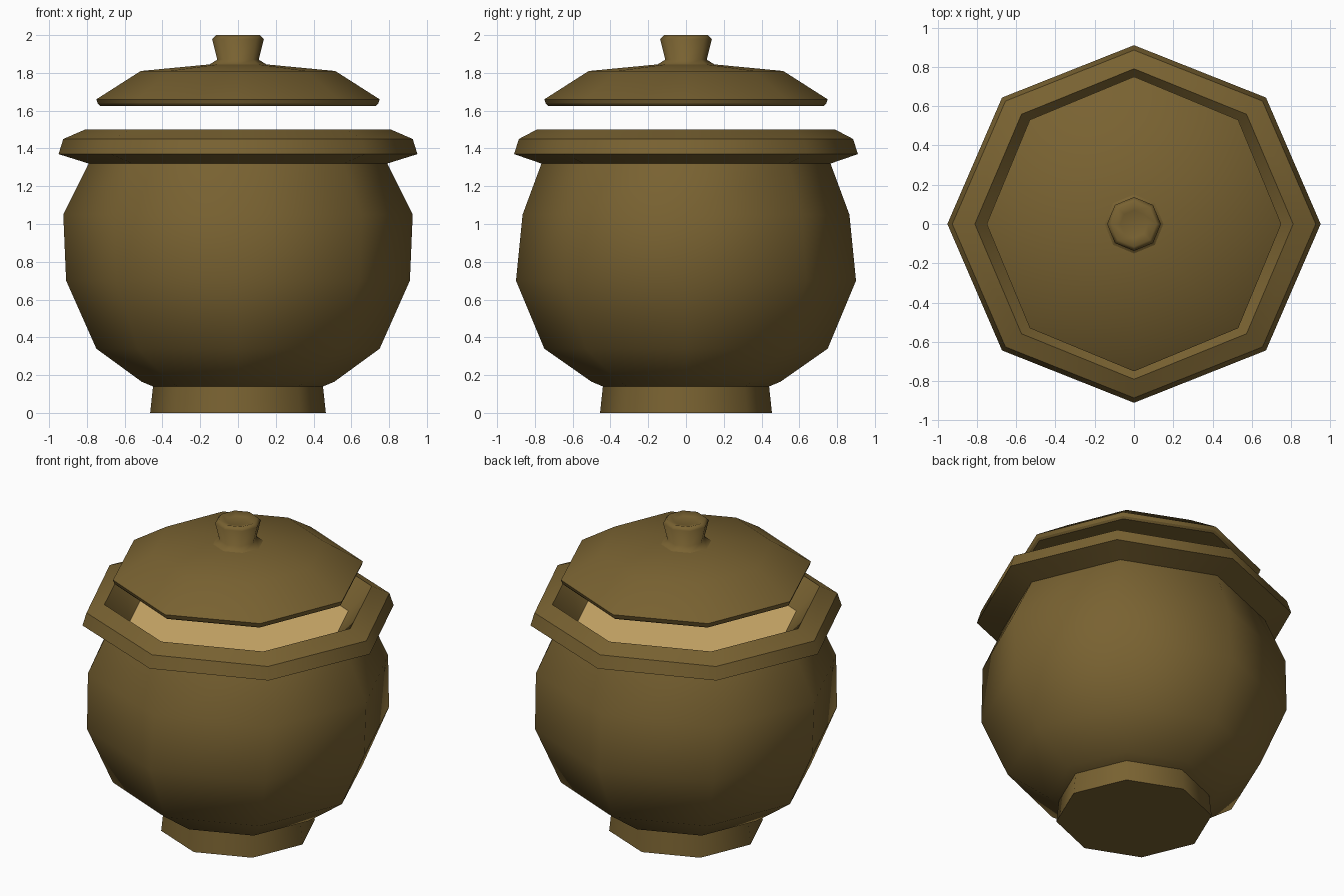
import bpy
import bmesh
from math import cos, sin, tau

SIDES = 8

if "Cube" in bpy.data.objects:
    bpy.data.objects.remove(bpy.data.objects["Cube"])


def material(name, color):
    mat = bpy.data.materials.new(name)
    mat.use_nodes = True
    mat.diffuse_color = (*color, 1)
    mat.node_tree.nodes["Principled BSDF"].inputs["Base Color"].default_value = (*color, 1)
    return mat


def lathe(name, rings, mat, sharp=(), cap_bottom=False, cap_top=False):
    """Join eight-sided rings (z, x radius, y radius); listed rings stay crisp."""
    bm = bmesh.new()
    loops = [[bm.verts.new((rx * cos(tau * i / SIDES), ry * sin(tau * i / SIDES), z))
              for i in range(SIDES)] for z, rx, ry in rings]
    for low, high in zip(loops, loops[1:]):
        for i in range(SIDES):
            j = (i + 1) % SIDES
            bm.faces.new((low[i], low[j], high[j], high[i]))
    if cap_bottom:
        bm.faces.new(loops[0][::-1])
    if cap_top:
        bm.faces.new(loops[-1])
    for face in bm.faces:
        face.smooth = True
    for r in sharp:
        for i in range(SIDES):
            edge = bm.edges.get((loops[r][i], loops[r][(i + 1) % SIDES]))
            edge.smooth = False
    mesh = bpy.data.meshes.new(name)
    bm.to_mesh(mesh)
    bm.free()
    mesh.materials.append(mat)
    obj = bpy.data.objects.new(name, mesh)
    bpy.context.collection.objects.link(obj)
    return obj


clay = material("brown clay", (0.19, 0.122, 0.031))
tan = material("pale tan filling", (0.71, 0.47, 0.165))

# Foot and rounded belly
lathe("foot", [(0, 0.465, 0.455), (0.14, 0.45, 0.44)], clay,
      sharp=[0], cap_bottom=True)
lathe("body", [(0.14, 0.45, 0.44), (0.165, 0.51, 0.5), (0.34, 0.75, 0.75),
               (0.7, 0.91, 0.9), (1.05, 0.925, 0.865), (1.32, 0.79, 0.765)], clay)

# Overhanging rim with a sloping inner wall
lathe("rim", [(1.32, 0.79, 0.765), (1.37, 0.95, 0.91), (1.45, 0.925, 0.885),
              (1.5, 0.81, 0.79), (1.35, 0.67, 0.65)], clay, sharp=[1, 2, 3])

# Level surface filling the mouth
lathe("filling", [(1.34, 0.67, 0.65), (1.35, 0.67, 0.65)], tan,
      sharp=[0, 1], cap_bottom=True, cap_top=True)

# Raised lid with its knob
lathe("lid", [(1.625, 0.73, 0.73), (1.637, 0.742, 0.742), (1.66, 0.75, 0.75),
              (1.81, 0.515, 0.515), (1.845, 0.15, 0.15)], clay,
      sharp=[0, 1, 2], cap_bottom=True)
lathe("lid_knob", [(1.845, 0.15, 0.15), (1.87, 0.11, 0.11), (1.98, 0.137, 0.137),
                   (2, 0.115, 0.115), (1.985, 0.07, 0.07)], clay, cap_top=True)
